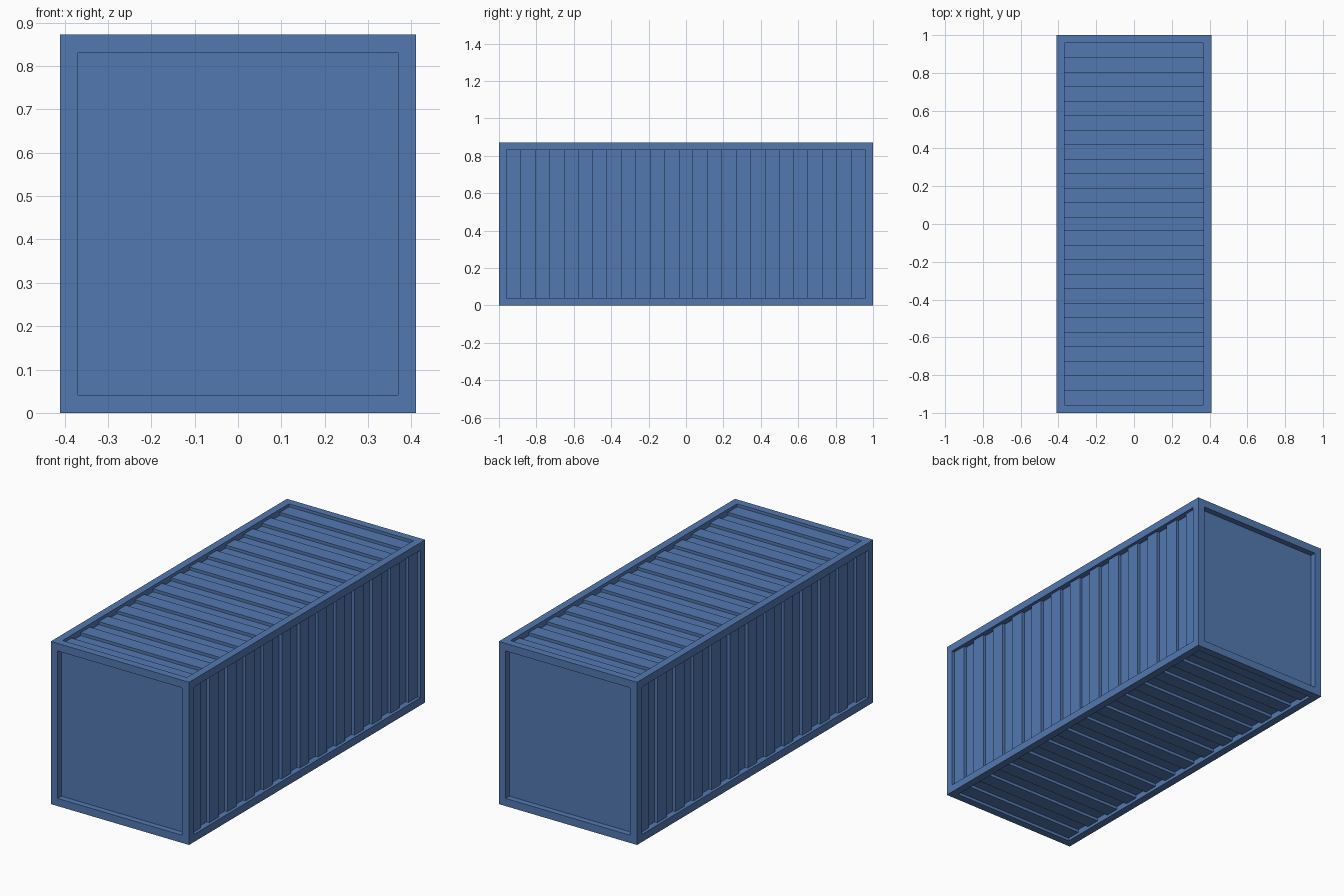
import bpy, bmesh
from math import pi
from mathutils import Matrix, Vector

WIDTH, LENGTH, HEIGHT = 0.82, 2.0, 0.872
BEAM = 0.041        # visible width of the frame beams
SHALLOW = 0.016     # recess of the raised ribs
DEEP = 0.032        # recess of the grooves and the end panels
STRIPS = 25         # alternating ribs and grooves along the length

default = bpy.data.objects.get("Cube")
if default:
    bpy.data.objects.remove(default, do_unlink=True)

blue = bpy.data.materials.new("container_blue")
blue.use_nodes = True
colour = (0.085, 0.19, 0.44, 1.0)
blue.diffuse_color = colour
blue.node_tree.nodes["Principled BSDF"].inputs["Base Color"].default_value = colour


def finish(bm, name):
    """Turn a bmesh into a named, coloured object standing on the ground."""
    bmesh.ops.translate(bm, verts=bm.verts, vec=(0, 0, HEIGHT / 2))
    mesh = bpy.data.meshes.new(name)
    bm.to_mesh(mesh)
    bm.free()
    mesh.materials.append(blue)
    bpy.context.collection.objects.link(bpy.data.objects.new(name, mesh))


def corrugated_panel(name, angle, half_width, distance):
    """Square-wave sheet, turned about the long axis to face outward."""
    bm = bmesh.new()
    half = LENGTH / 2 - BEAM
    step = 2 * half / STRIPS
    rows = []
    for i in range(STRIPS):
        z = distance - (DEEP if i % 2 else SHALLOW)
        for y in (i * step - half, (i + 1) * step - half):
            rows.append([bm.verts.new((x, y, z)) for x in (-half_width, half_width)])
    for a, b in zip(rows, rows[1:]):
        bm.faces.new((a[0], a[1], b[1], b[0]))
    bm.transform(Matrix.Rotation(angle, 4, 'Y'))
    finish(bm, name)


def end_panel(name, side):
    """Flat recessed sheet closing one end."""
    bm = bmesh.new()
    x, z = WIDTH / 2 - BEAM, HEIGHT / 2 - BEAM
    y = side * (LENGTH / 2 - DEEP)
    corners = [(-x, y, -z), (x, y, -z), (x, y, z), (-x, y, z)]
    bm.faces.new([bm.verts.new(c) for c in corners[::-side]])
    finish(bm, name)


# Frame: a box with an inset, recessed opening on every side
bm = bmesh.new()
bmesh.ops.create_cube(bm, size=1)
bmesh.ops.scale(bm, vec=(WIDTH, LENGTH, HEIGHT), verts=bm.verts)
openings = bm.faces[:]
bmesh.ops.inset_individual(bm, faces=openings, thickness=BEAM, use_even_offset=True)
recessed = bmesh.ops.extrude_discrete_faces(bm, faces=openings)["faces"]
for face in recessed:
    face.normal_update()
    inward = Vector(face.normal) * -DEEP
    bmesh.ops.translate(bm, verts=face.verts[:], vec=inward)
bmesh.ops.delete(bm, geom=recessed, context='FACES')
finish(bm, "frame")

# Corrugated roof, floor and side walls
roof_half, wall_half = WIDTH / 2 - BEAM, HEIGHT / 2 - BEAM
corrugated_panel("roof_panel", 0, roof_half, HEIGHT / 2)
corrugated_panel("left_wall", pi / 2, wall_half, WIDTH / 2)
corrugated_panel("floor_panel", pi, roof_half, HEIGHT / 2)
corrugated_panel("right_wall", -pi / 2, wall_half, WIDTH / 2)

# Flat ends
end_panel("front_panel", -1)
end_panel("back_panel", 1)
